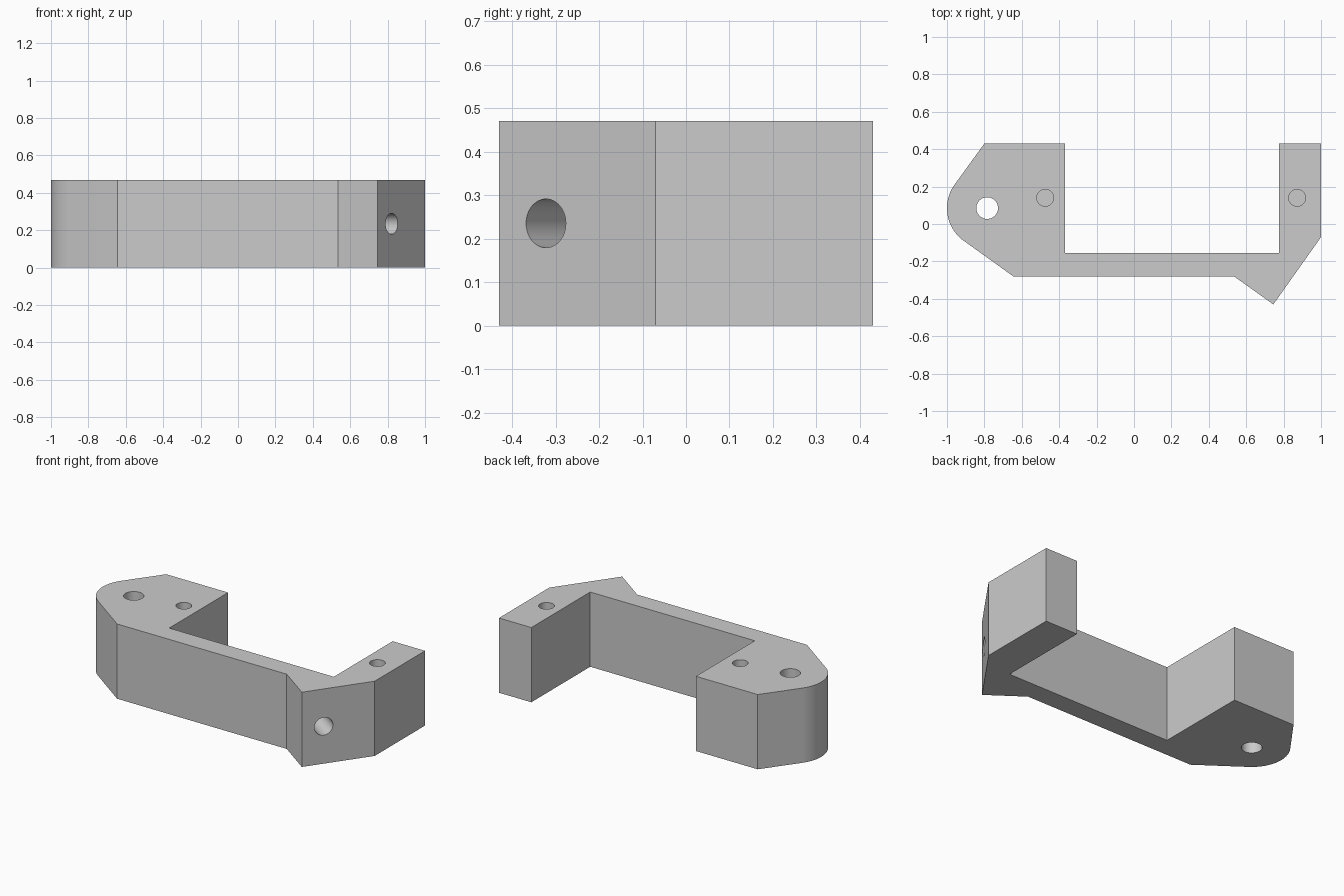
import bpy
import bmesh
from math import atan2, acos, cos, sin, pi
from mathutils import Vector

cube = bpy.data.objects.get("Cube")
if cube:
    bpy.data.objects.remove(cube, do_unlink=True)

HEIGHT = 0.47
PIVOT = Vector((-0.785, 0.085))
ROUND = 0.215

grey = bpy.data.materials.new("light grey")
grey.use_nodes = True
colour = (0.6, 0.6, 0.6, 1)
grey.diffuse_color = colour
grey.node_tree.nodes["Principled BSDF"].inputs["Base Color"].default_value = colour


def tangent_angle(point, side):
    """Angle on the rounded end where a line from point touches it."""
    d = Vector(point) - PIVOT
    return atan2(d.y, d.x) + side * acos(ROUND / d.length)


def drill(body, name, start, direction, radius, depth):
    """Cut a round hole from start along direction."""
    direction = Vector(direction).normalized()
    lead = 0.05
    centre = Vector(start) + direction * (depth - lead) / 2
    bpy.ops.mesh.primitive_cylinder_add(vertices=48, radius=radius, depth=depth + lead,
                                        location=centre)
    cutter = bpy.context.object
    cutter.name = name
    cutter.rotation_euler = direction.to_track_quat('Z', 'Y').to_euler()
    cutter.hide_render = True
    cutter.data.materials.append(grey)
    cut = body.modifiers.new(name, 'BOOLEAN')
    cut.operation = 'DIFFERENCE'
    cut.solver = 'EXACT'
    cut.object = cutter
    bpy.context.view_layer.objects.active = body
    bpy.ops.object.modifier_apply(modifier=name)
    bpy.data.objects.remove(cutter, do_unlink=True)


# Outline: straight corners, closed by the rounded end
back_corner, front_corner = (-0.80, 0.43), (-0.645, -0.28)
tip, side_corner = (0.745, -0.43), (1.0, -0.07)
outline = [front_corner, (0.535, -0.28), tip, side_corner, (1.0, 0.43),
           (0.775, 0.43), (0.775, -0.155), (-0.37, -0.155), (-0.37, 0.43), back_corner]
a = tangent_angle(back_corner, 1)
b = tangent_angle(front_corner, -1) % (2 * pi)
steps = 24
for i in range(steps + 1):
    t = a + (b - a) * i / steps
    outline.append((PIVOT.x + ROUND * cos(t), PIVOT.y + ROUND * sin(t)))

# Bracket body
bm = bmesh.new()
base = bm.faces.new([bm.verts.new((x, y, 0)) for x, y in outline])
top = bmesh.ops.extrude_face_region(bm, geom=[base])
bmesh.ops.translate(bm, vec=(0, 0, HEIGHT),
                    verts=[v for v in top["geom"] if isinstance(v, bmesh.types.BMVert)])
bmesh.ops.recalc_face_normals(bm, faces=bm.faces)
mesh = bpy.data.meshes.new("bracket_body")
bm.to_mesh(mesh)
bm.free()
body = bpy.data.objects.new("bracket_body", mesh)
bpy.context.collection.objects.link(body)
mesh.materials.append(grey)

# Through hole at the rounded end, and blind screw holes in both arms
down = (0, 0, -1)
drill(body, "pivot_hole", (*PIVOT, HEIGHT), down, 0.058, HEIGHT + 0.05)
for name, x in (("right_screw_hole", -0.475), ("left_screw_hole", 0.872)):
    drill(body, name, (x, 0.14, HEIGHT), down, 0.045, 0.24)

# Blind hole square to the slanted face
slant = Vector(side_corner) - Vector(tip)
start = Vector(tip) + slant * 0.3
drill(body, "slanted_hole", (start.x, start.y, HEIGHT / 2), (-slant.y, slant.x, 0), 0.056, 0.19)

# Smooth curves, sharp edges
bpy.ops.object.select_all(action='DESELECT')
body.select_set(True)
bpy.context.view_layer.objects.active = body
bpy.ops.object.shade_smooth_by_angle(angle=pi / 9)
